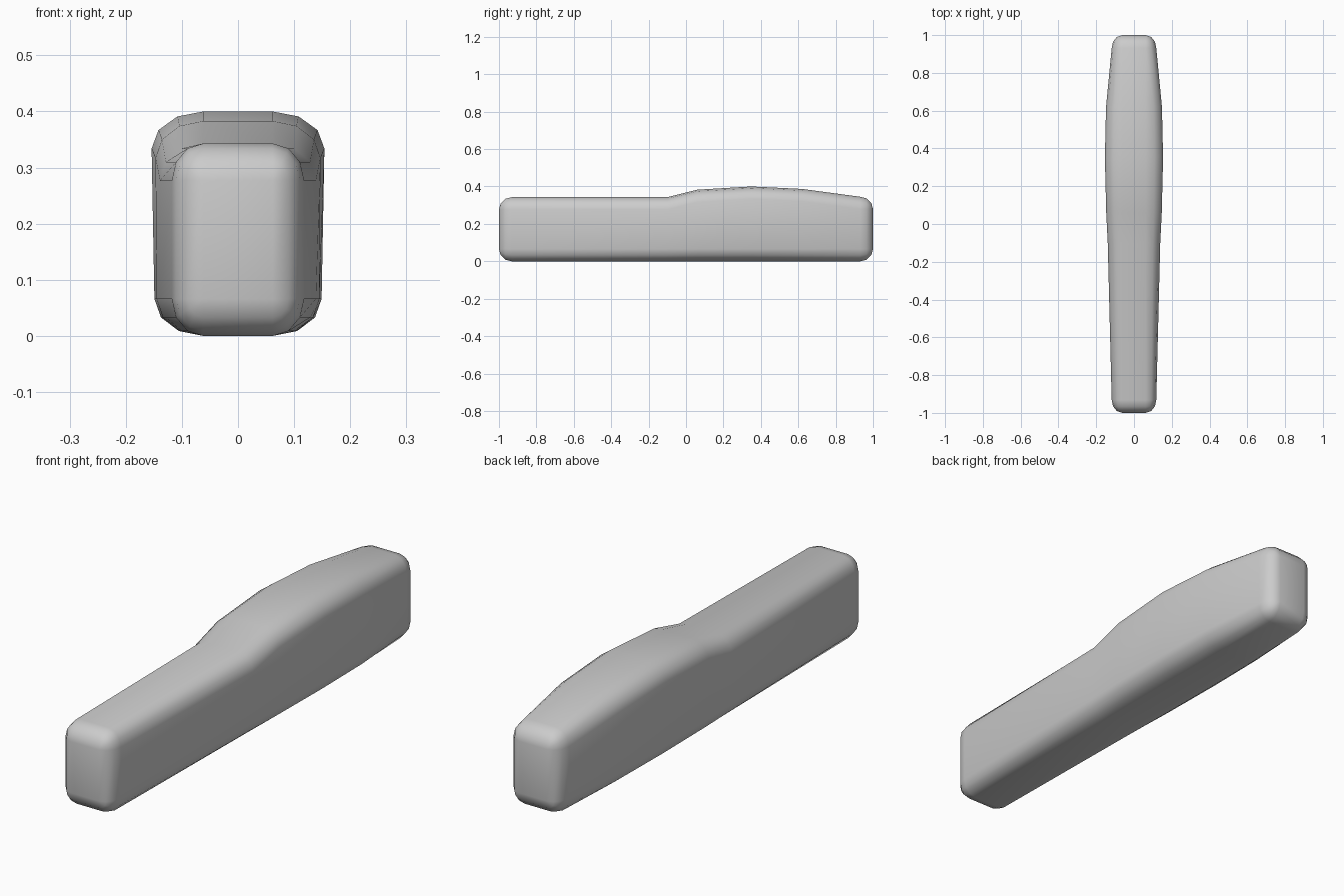
import bpy, bmesh
from math import sin, cos, pi

if "Cube" in bpy.data.objects:
    bpy.data.objects.remove(bpy.data.objects["Cube"])

CORE = 0.062      # half-width of the flat top, bottom and ends
RZ = 0.066        # vertical corner radius
RY = 0.068        # end rounding length
SEG = 3           # segments per rounded corner

# Body stations: y, half-width at bottom, half-width at top, height
stations = [(-0.932, 0.118, 0.118, 0.343), (-0.10, 0.139, 0.139, 0.343),
            (0.06, 0.145, 0.147, 0.383), (0.35, 0.149, 0.154, 0.40),
            (0.62, 0.145, 0.148, 0.387), (0.932, 0.118, 0.118, 0.345)]


def ring(bm, y, wb, wt, h, k=1.0):
    """Rounded rectangle; k shrinks the corner radius towards the end faces."""
    verts = []
    for sx, sz, start in ((1, 1, 0), (-1, 1, 1), (-1, -1, 2), (1, -1, 3)):
        rx = (wt if sz > 0 else wb) - CORE
        cz = h - RZ if sz > 0 else RZ
        for i in range(SEG + 1):
            a = (start + i / SEG) * pi / 2
            verts.append(bm.verts.new((sx * CORE + k * rx * cos(a), y,
                                       cz + k * RZ * sin(a))))
    return verts


bm = bmesh.new()
rings = []

# Rounded front end, body, rounded back end
y, *size = stations[0]
for i in range(SEG, 0, -1):
    t = i / SEG * pi / 2
    rings.append(ring(bm, y - RY * sin(t), *size, k=cos(t)))
for y, *size in stations:
    rings.append(ring(bm, y, *size))
for i in range(1, SEG + 1):
    t = i / SEG * pi / 2
    rings.append(ring(bm, y + RY * sin(t), *size, k=cos(t)))

# Skin the rings and close both ends
n = len(rings[0])
for a, b in zip(rings, rings[1:]):
    for j in range(n):
        bm.faces.new((a[j], a[(j + 1) % n], b[(j + 1) % n], b[j]))
bm.faces.new(rings[0])
bm.faces.new(rings[-1])
bmesh.ops.remove_doubles(bm, verts=bm.verts, dist=0.0005)
bmesh.ops.recalc_face_normals(bm, faces=bm.faces)
for f in bm.faces:
    f.smooth = True

mesh = bpy.data.meshes.new("handle_body")
bm.to_mesh(mesh)
bm.free()
obj = bpy.data.objects.new("handle_body", mesh)
bpy.context.collection.objects.link(obj)
